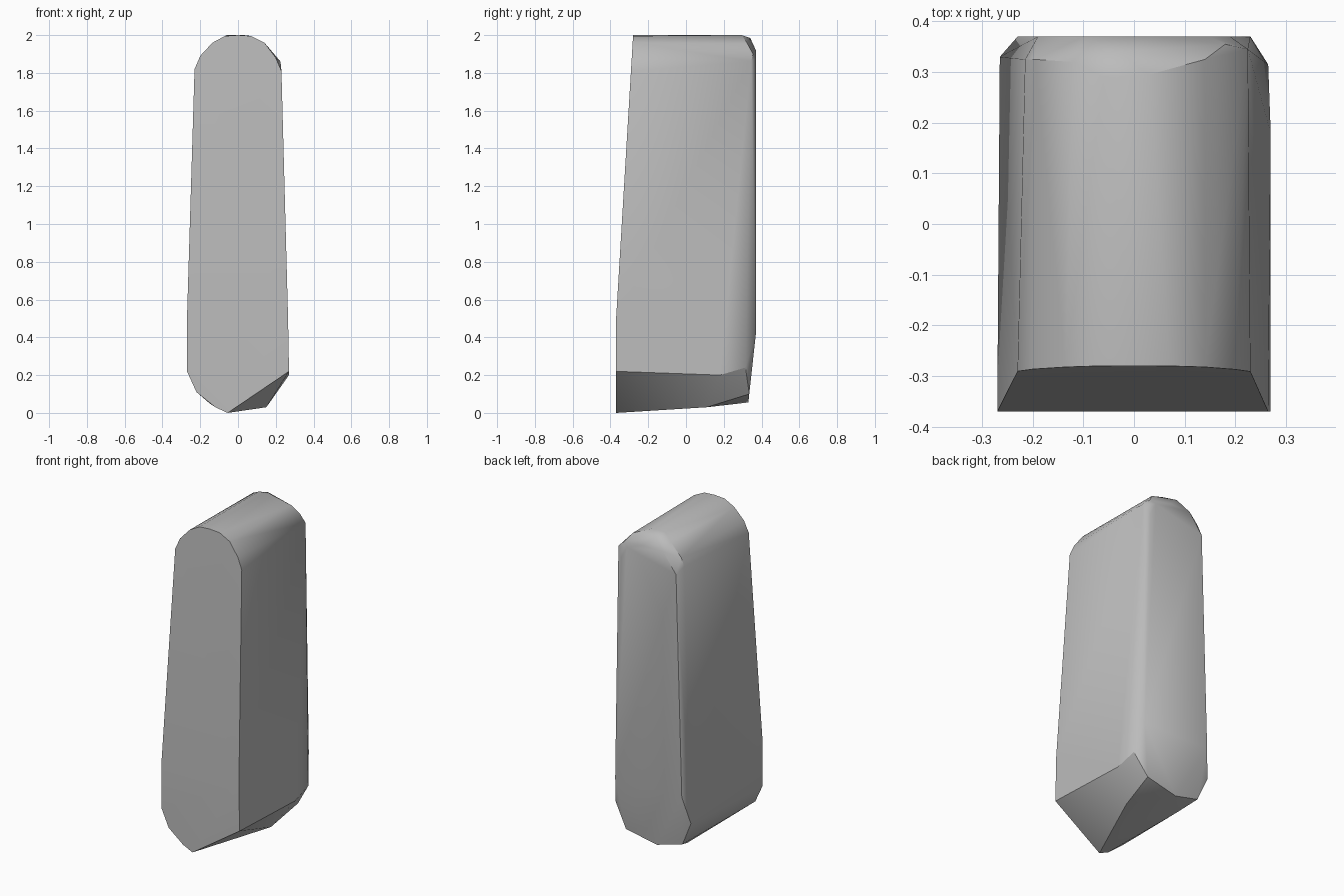
import bpy, bmesh, math

if "Cube" in bpy.data.objects:
    bpy.data.objects.remove(bpy.data.objects["Cube"], do_unlink=True)

# Plain grey stone
stone = bpy.data.materials.new("stone grey")
stone.use_nodes = True
grey = (0.5, 0.5, 0.5, 1)
stone.diffuse_color = grey
stone.node_tree.nodes["Principled BSDF"].inputs["Base Color"].default_value = grey

# Front face: rounded top leaning back, pointed foot
front_top = [(-.23, 1.82), (-.2, 1.89), (-.135, 1.96), (-.07, 1.995),
             (.07, 1.995), (.14, 1.96), (.2, 1.88), (.23, 1.81)]
front_foot = [(-.27, .22), (-.22, .11), (-.12, .03), (-.055, 0), (.27, .22)]
points = [(x, -.37 + .09 * (z - .5) / 1.5, z) for x, z in front_top]
points += [(x, -.37, z) for x, z in front_foot]
points += [(-.27, -.37, .5), (.265, -.37, .5), (0, -.28, 2)]

# Uneven rim where the rounded top breaks into the back
points += [(-.215, .325, 1.84), (-.195, .325, 1.89), (-.12, .32, 1.965),
           (-.03, .34, 1.985), (-.06, .29, 2), (.03, .295, 2),
           (.14, .325, 1.955), (.18, .355, 1.9), (.225, .345, 1.86)]

# Flat back with chamfered borders
points += [(-.19, .37, 1.8), (-.1, .37, 1.92), (.04, .37, 1.92),
           (.15, .37, 1.88), (.19, .37, 1.8),
           (-.23, .37, .42), (.23, .37, .42)]

# Chipped foot at the back and the left underside
points += [(-.265, .33, .25), (-.2, .32, .1), (-.15, .2, .05),
           (-.03, .33, .055), (.18, .335, .1), (.15, .11, .03),
           (.27, .18, .2), (.265, .315, .24)]

mesh = bpy.data.meshes.new("standing_stone")
block = bpy.data.objects.new("standing_stone", mesh)
bpy.context.collection.objects.link(block)
bm = bmesh.new()
for p in points:
    bm.verts.new(p)
hull = bmesh.ops.convex_hull(bm, input=bm.verts)
loose = {v for v in hull["geom_interior"] + hull["geom_unused"]
         if isinstance(v, bmesh.types.BMVert)}
bmesh.ops.delete(bm, geom=list(loose), context="VERTS")
bmesh.ops.dissolve_limit(bm, angle_limit=math.radians(1), verts=bm.verts, edges=bm.edges)
bmesh.ops.recalc_face_normals(bm, faces=bm.faces)
bm.to_mesh(mesh)
bm.free()
mesh.materials.append(stone)

# Soft facets, crisp main edges
bpy.ops.object.select_all(action="DESELECT")
block.select_set(True)
bpy.context.view_layer.objects.active = block
bpy.ops.object.shade_smooth_by_angle(angle=math.radians(32))
